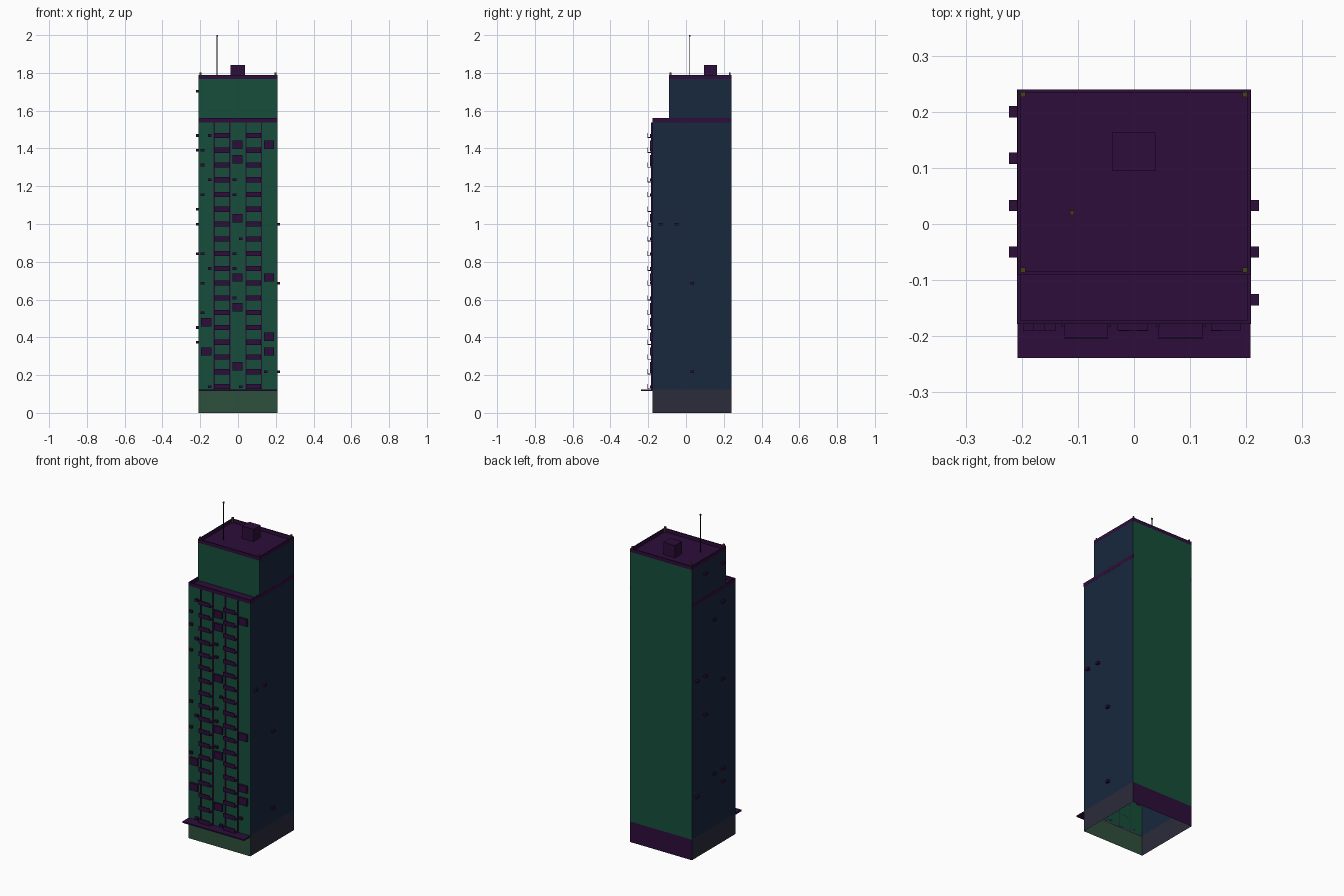
import bpy, bmesh

if "Cube" in bpy.data.objects:
    bpy.data.objects.remove(bpy.data.objects["Cube"])


def material(name, rgb):
    m = bpy.data.materials.new(name)
    m.diffuse_color = (*rgb, 1)
    m.use_nodes = True
    m.node_tree.nodes["Principled BSDF"].inputs["Base Color"].default_value = m.diffuse_color
    return m


GREEN = material("green_facade", (0.008, 0.076, 0.042))
BLUE = material("blue_side", (0.009, 0.021, 0.048))
BASE_F = material("base_front", (0.027, 0.08, 0.045))
BASE_S = material("base_side", (0.025, 0.025, 0.045))
TRIM = material("plum_trim", (0.026, 0.004, 0.042))
LAMP = material("olive_lamp", (0.06, 0.06, 0.007))
DARK = material("dark_metal", (0.005, 0.005, 0.005))

W = 0.208                          # half width
F, S, B = -0.178, -0.09, 0.24      # front, setback and back planes
Z1, Z2, Z3 = 0.125, 1.538, 1.768   # base top, terrace, roof
FLOOR = 0.0782


def finish(name, bm, mats):
    me = bpy.data.meshes.new(name)
    bm.to_mesh(me)
    bm.free()
    for m in mats:
        me.materials.append(m)
    ob = bpy.data.objects.new(name, me)
    bpy.context.collection.objects.link(ob)
    return ob


def boxes(name, items, mat):
    """One object made of boxes given as (x0, x1, y0, y1, z0, z1)."""
    bm = bmesh.new()
    for x0, x1, y0, y1, z0, z1 in items:
        vs = bmesh.ops.create_cube(bm, size=1)["verts"]
        for v in vs:
            v.co.x = x1 if v.co.x > 0 else x0
            v.co.y = y1 if v.co.y > 0 else y0
            v.co.z = z1 if v.co.z > 0 else z0
    return finish(name, bm, [mat])


def walls(name, y0, y1, z0, z1, mats):
    """Four open walls; materials ordered front, sides, back."""
    bm = bmesh.new()
    c = [(-W, y0), (W, y0), (W, y1), (-W, y1)]
    lo = [bm.verts.new((x, y, z0)) for x, y in c]
    hi = [bm.verts.new((x, y, z1)) for x, y in c]
    for i, m in enumerate((0, 1, 2, 1)):
        j = (i + 1) % 4
        bm.faces.new((lo[i], lo[j], hi[j], hi[i])).material_index = m
    return finish(name, bm, mats)


def deck(name, y0, y1, z):
    bm = bmesh.new()
    bm.faces.new([bm.verts.new(p) for p in
                  ((-W, y0, z), (W, y0, z), (W, y1, z), (-W, y1, z))])
    return finish(name, bm, [TRIM])


# Hollow tower shell, open underneath
walls("base_walls", F, B, 0, Z1, [BASE_F, BASE_S, TRIM])
walls("tower_walls", F, B, Z1, Z2, [GREEN, BLUE, GREEN])
walls("upper_walls", S, B, Z2, Z3, [GREEN, BLUE, GREEN])
deck("terrace_deck", F, S, Z2)
deck("roof_deck", S, B, Z3)

# Parapets
T, E = 0.006, 0.0005
boxes("terrace_parapet",
      [(-W - E, W + E, F - E, F + T, Z2, 1.56)] +
      [(min(s * (W + E), s * (W - T)), max(s * (W + E), s * (W - T)), F + T, B, Z2, 1.56)
       for s in (-1, 1)], TRIM)
boxes("roof_parapet",
      [(-W, W, S, S + T, Z3, 1.79), (-W, W, B - T, B, Z3, 1.79),
       (-W, -W + T, S + T, B - T, Z3, 1.79), (W - T, W, S + T, B - T, Z3, 1.79)], TRIM)

# Entrance canopy
boxes("canopy", [(-W, W, -0.239, F, 0.117, Z1)], TRIM)

# Vertical ribs on the front
boxes("front_ribs", [(x - 0.003, x + 0.003, F - 0.006, F, Z1, Z2)
                     for x in (-0.126, -0.044, 0.042, 0.124)], TRIM)

# Balconies: slab and front rail on each floor
slabs, rails = [], []
for i in range(18):
    z = 0.126 + i * FLOOR
    for x in (-0.085, 0.083):
        slabs.append((x - 0.039, x + 0.039, -0.204, F, z, z + 0.004))
        rails.append((x - 0.039, x + 0.039, -0.205, -0.202, z + 0.002, z + 0.027))
boxes("balcony_slabs", slabs, TRIM)
boxes("balcony_rails", rails, TRIM)

# Projecting window boxes, as column: heights
bays = {-0.168: (0.48, 0.325), -0.002: (1.42, 1.342, 1.03, 0.717, 0.56, 0.247),
        0.164: (1.42, 0.717, 0.403, 0.325)}
boxes("window_boxes", [(x - 0.027, x + 0.027, -0.19, F, z - 0.022, z + 0.022)
                       for x, zs in bays.items() for z in zs], TRIM)

# Air conditioner units, as column: floor numbers
front_ac = {-0.188: (5, 7, 9, 13, 15, 16), -0.15: (0, 8, 14, 17),
            -0.018: (6, 8, 9, 13, 14), 0.015: (0, 10), 0.147: (1,)}
boxes("front_ac_units",
      [(x - 0.01, x + 0.01, -0.191, F, 0.132 + n * FLOOR, 0.146 + n * FLOOR)
       for x, ns in front_ac.items() for n in ns], TRIM)
left_ac = {0.2: (3, 12), 0.117: (9, 12, 20), 0.033: (4, 16), -0.05: (3, 4, 11, 17, 20)}
right_ac = {0.033: (1, 7), -0.05: (11,), -0.135: (11,)}
for name, table, x0, x1 in (("left_ac_units", left_ac, -W - 0.015, -W),
                            ("right_ac_units", right_ac, W, W + 0.015)):
    boxes(name, [(x0, x1, y - 0.01, y + 0.01, 0.132 + n * FLOOR, 0.146 + n * FLOOR)
                 for y, ns in table.items() for n in ns], TRIM)

# Roof equipment
boxes("roof_housing", [(-0.039, 0.038, 0.095, 0.163, Z3, 1.843)], TRIM)
boxes("antenna_mast", [(-0.1125, -0.1085, 0.018, 0.022, Z3, 1.993)], DARK)
boxes("antenna_lamp", [(-0.1145, -0.1065, 0.016, 0.024, 1.992, 2.0)], LAMP)
boxes("corner_lamps", [(x - 0.0045, x + 0.0045, y - 0.0045, y + 0.0045, Z3, 1.802)
                       for x in (-0.198, 0.198) for y in (-0.082, 0.231)], LAMP)
